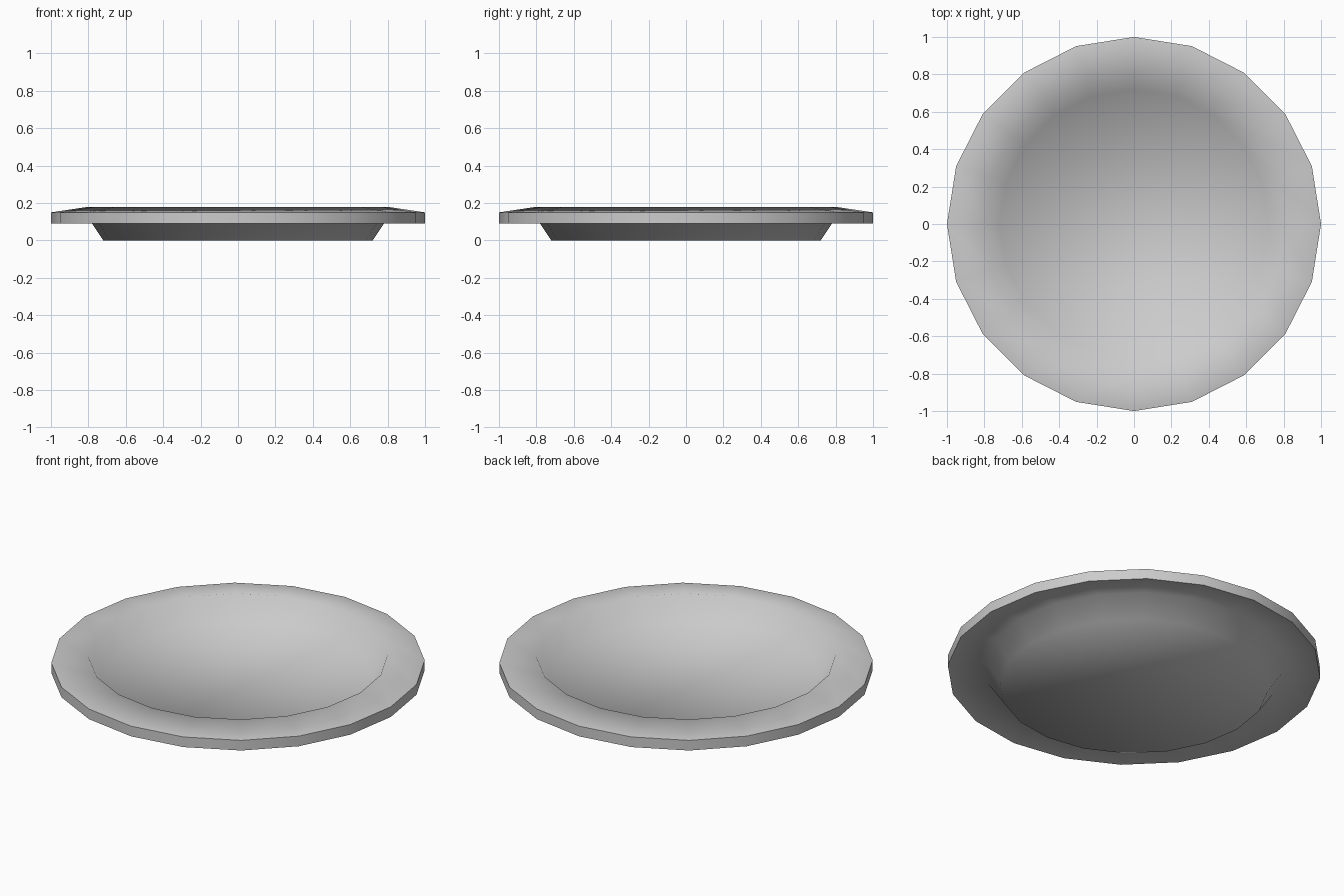
import bpy, bmesh
from math import cos, sin, pi, radians

if "Cube" in bpy.data.objects:
    bpy.data.objects.remove(bpy.data.objects["Cube"])

SIDES = 20
# Plate shell profile (radius, height), from underside centre round to the inner floor
PROFILE = [(0.72, 0.0), (0.80, 0.12), (1.0, 0.09),
           (1.0, 0.15), (0.80, 0.18), (0.72, 0.06)]

bm = bmesh.new()
rings = [[bm.verts.new((r * cos(2 * pi * i / SIDES), r * sin(2 * pi * i / SIDES), z))
          for i in range(SIDES)] for r, z in PROFILE]

# Walls and rim
for low, high in zip(rings, rings[1:]):
    for i in range(SIDES):
        j = (i + 1) % SIDES
        bm.faces.new((low[i], low[j], high[j], high[i]))

# Flat base and dished floor
bm.faces.new(rings[0][::-1])
bm.faces.new(rings[-1])
bmesh.ops.recalc_face_normals(bm, faces=bm.faces)

mesh = bpy.data.meshes.new("plate")
bm.to_mesh(mesh)
bm.free()
plate = bpy.data.objects.new("plate", mesh)
bpy.context.collection.objects.link(plate)

# Smooth dish, crisp outer rim edges
bpy.context.view_layer.objects.active = plate
plate.select_set(True)
bpy.ops.object.shade_smooth_by_angle(angle=radians(70))
